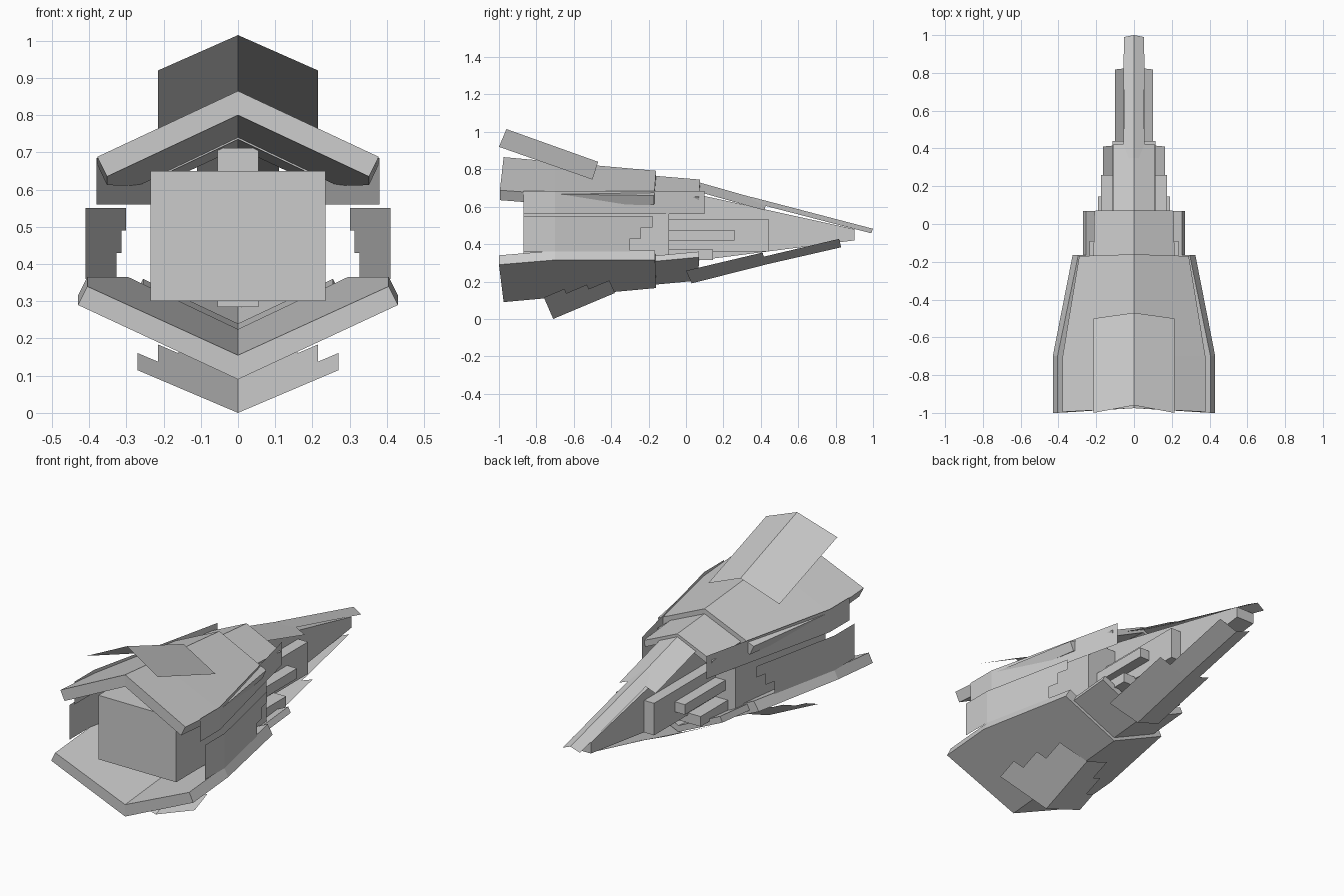
import bpy

if "Cube" in bpy.data.objects:
    bpy.data.objects.remove(bpy.data.objects["Cube"])


def mesh(name, verts, faces):
    me = bpy.data.meshes.new(name)
    me.from_pydata(verts, [], faces)
    me.update()
    ob = bpy.data.objects.new(name, me)
    bpy.context.collection.objects.link(ob)
    return ob


def mirror(ob):
    ob.modifiers.new("mirror", 'MIRROR').use_axis[0] = True
    return ob


def loft(name, rings):
    """Closed solid through cross-section rings of equal point count."""
    n = len(rings[0])
    verts = [p for r in rings for p in r]
    faces = [(k * n + i, k * n + (i + 1) % n, (k + 1) * n + (i + 1) % n, (k + 1) * n + i)
             for k in range(len(rings) - 1) for i in range(n)]
    end = (len(rings) - 1) * n
    # end caps split along the centre so the V shape stays clean
    for b in (0, end):
        if n == 6:
            faces += [(b, b + 1, b + 4, b + 5), (b + 1, b + 2, b + 3, b + 4)]
        else:
            faces.append(tuple(range(b, b + n)))
    ob = mesh(name, verts, faces)
    import bmesh
    bm = bmesh.new()
    bm.from_mesh(ob.data)
    bmesh.ops.recalc_face_normals(bm, faces=bm.faces)
    bm.to_mesh(ob.data)
    bm.free()
    return ob


def hull(name, stations):
    """Thick V-shaped hull plate: ridge y, edge y, outer (half width, ridge z, edge z), inner (same)."""
    rings = []
    for yr, ye, (w, r, e), (wi, ri, ei) in stations:
        rings.append([(-w, ye, e), (0, yr, r), (w, ye, e),
                      (wi, ye, ei), (0, yr, ri), (-wi, ye, ei)])
    return loft(name, rings)


def v_sheet(name, rear, front):
    """Thin V-shaped plate: (ridge y, ridge z, half width, edge y, edge z) at each end."""
    verts = []
    for yr, zr, w, ye, ze in (rear, front):
        verts += [(-w, ye, ze), (0, yr, zr), (w, ye, ze)]
    return mesh(name, verts, [(0, 1, 4, 3), (1, 2, 5, 4)])


def box(name, w, y0, y1, z0, z1):
    return loft(name, [[(-w, y, z0), (w, y, z0), (w, y, z1), (-w, y, z1)] for y in (y0, y1)])


# main armour shells
hull("upper_shell", [
    (-0.975, -0.995, (0.378, 0.865, 0.688), (0.352, 0.80, 0.635)),
    (-0.70, -0.70, (0.378, 0.84, 0.667), (0.352, 0.777, 0.612)),
    (-0.16, -0.17, (0.29, 0.792, 0.66), (0.268, 0.737, 0.61))])
hull("lower_shell", [
    (-0.975, -1.0, (0.43, 0.09, 0.29), (0.405, 0.155, 0.34)),
    (-0.70, -0.70, (0.43, 0.115, 0.315), (0.405, 0.18, 0.365)),
    (-0.16, -0.165, (0.325, 0.165, 0.315), (0.295, 0.225, 0.365))])

# forward neck plates
hull("upper_neck_plate", [
    (-0.20, -0.20, (0.215, 0.768, 0.67), (0.20, 0.735, 0.64)),
    (0.075, 0.07, (0.21, 0.745, 0.65), (0.195, 0.712, 0.62))])
hull("lower_neck_plate", [
    (-0.20, -0.20, (0.27, 0.18, 0.305), (0.255, 0.215, 0.335)),
    (0.065, 0.07, (0.27, 0.205, 0.33), (0.255, 0.24, 0.36))])

# nose strips, stepping narrower toward the tip
v_sheet("upper_nose_strip", (0.07, 0.73, 0.11, 0.065, 0.68), (0.43, 0.628, 0.11, 0.42, 0.58))
v_sheet("upper_tip_strip", (0.35, 0.652, 0.055, 0.345, 0.625), (1.0, 0.482, 0.052, 0.99, 0.458))
v_sheet("lower_nose_strip", (0.03, 0.19, 0.165, 0.0, 0.258), (0.425, 0.29, 0.165, 0.41, 0.355))
v_sheet("lower_tip_strip", (0.38, 0.28, 0.10, 0.37, 0.322), (0.83, 0.383, 0.10, 0.818, 0.428))

# inner body, wedge nose and stepped side blocks
box("core_body", 0.235, -0.87, -0.09, 0.30, 0.65)
loft("nose_wedge", [[(-0.055, y, a), (0.055, y, a), (0.055, y, b), (-0.055, y, b)]
                    for y, a, b in ((-0.15, 0.285, 0.712), (0.9, 0.42, 0.48))])
box("nose_side_block", 0.115, -0.09, 0.44, 0.36, 0.535)
box("nose_side_bar", 0.175, -0.09, 0.26, 0.42, 0.475)
box("nose_lower_bar", 0.19, -0.09, 0.145, 0.315, 0.37)

# thin side panels: straight at the rear, then tapering inward
mirror(mesh("upper_side_panel",
            [(x, y, z) for x, y in ((0.38, -0.87), (0.38, -0.70), (0.195, 0.10)) for z in (0.56, 0.685)],
            [(0, 2, 3, 1), (2, 4, 5, 3)]))


def taper(y, z):
    return (0.41 - 0.21 * max(0, y + 0.70), y, z)


steps = [(-0.70, 0.36), (-0.30, 0.36), (-0.30, 0.43), (-0.24, 0.43),
         (-0.24, 0.49), (-0.18, 0.49), (-0.18, 0.55), (-0.70, 0.55)]
mirror(mesh("lower_side_panel",
            [taper(*p) for p in steps] + [(0.41, -0.87, 0.36), (0.41, -0.87, 0.55)],
            [tuple(range(8)), (8, 0, 7, 9)]))

# raised rear fin on top
v_sheet("top_fin", (-0.96, 1.015, 0.215, -1.0, 0.92), (-0.47, 0.84, 0.215, -0.50, 0.745))


# stepped fin underneath
def keel(x, t):
    return (x, -0.71 - 0.185 * x + t, 0.425 * x + 0.42 * t)


outline = [(0, 0), (0.27, 0), (0.27, 0.11), (0.215, 0.11), (0.215, 0.22),
           (0.16, 0.22), (0.16, 0.33), (0, 0.33)]
mirror(mesh("bottom_fin", [keel(*p) for p in outline], [tuple(reversed(range(8)))]))
